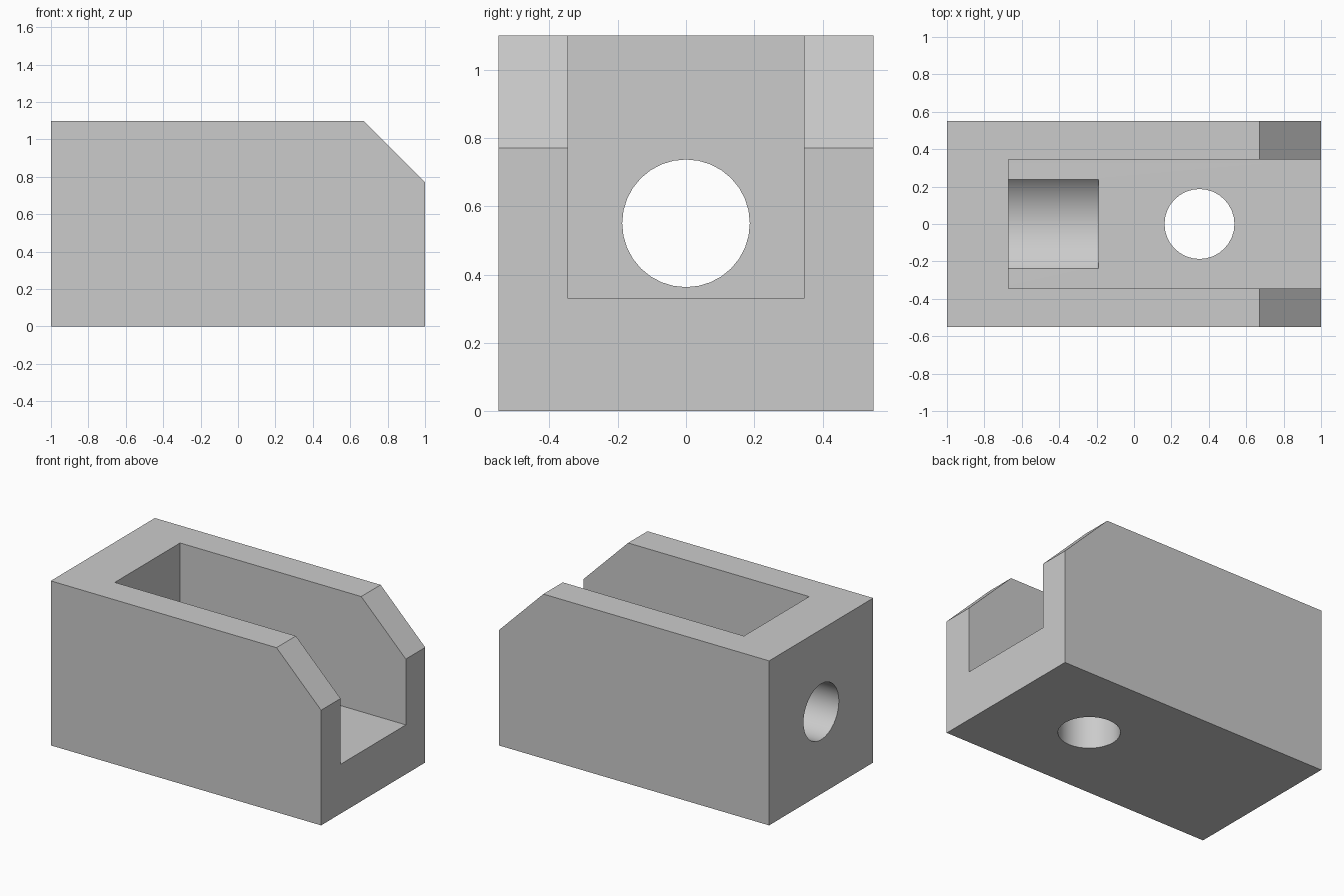
import bpy, bmesh, math
from mathutils import Matrix, Vector

if "Cube" in bpy.data.objects:
    bpy.data.objects.remove(bpy.data.objects["Cube"], do_unlink=True)

HALF_Y, HEIGHT, FLOOR, AXIS_Z = 0.55, 1.10, 0.33, 0.55

grey = bpy.data.materials.new("plain grey")
grey.use_nodes = True
colour = (0.6, 0.6, 0.6, 1)
grey.diffuse_color = colour
grey.node_tree.nodes["Principled BSDF"].inputs["Base Color"].default_value = colour


def add_object(name, bm):
    bmesh.ops.recalc_face_normals(bm, faces=bm.faces)
    mesh = bpy.data.meshes.new(name)
    bm.to_mesh(mesh)
    bm.free()
    mesh.materials.append(grey)
    obj = bpy.data.objects.new(name, mesh)
    bpy.context.collection.objects.link(obj)
    return obj


def box(name, low, high):
    low, high = Vector(low), Vector(high)
    bm = bmesh.new()
    bmesh.ops.create_cube(bm, size=1, matrix=Matrix.Translation((low + high) / 2)
                          @ Matrix.Diagonal((*(high - low), 1)))
    return add_object(name, bm)


def cylinder(name, centre, radius, depth, along_x, sides=32):
    turn = Matrix.Rotation(math.pi / 2 if along_x else 0, 4, 'Y')
    bm = bmesh.new()
    bmesh.ops.create_cone(bm, cap_ends=True, segments=sides, radius1=radius,
                          radius2=radius, depth=depth,
                          matrix=Matrix.Translation(centre) @ turn)
    return add_object(name, bm)


# Block body: side profile with a sloped corner, extruded across the width
profile = [(-1, 0), (1, 0), (1, 0.77), (0.67, HEIGHT), (-1, HEIGHT)]
bm = bmesh.new()
face = bm.faces.new([bm.verts.new((x, -HALF_Y, z)) for x, z in profile])
side = bmesh.ops.extrude_face_region(bm, geom=[face])
bmesh.ops.translate(bm, vec=(0, 2 * HALF_Y, 0),
                    verts=[v for v in side["geom"] if isinstance(v, bmesh.types.BMVert)])
body = add_object("slotted_block", bm)

# Cutters: open pocket, round trough in its floor, end bore and floor hole
cutters = [
    box("pocket_cutter", (-0.67, -0.345, FLOOR), (1.2, 0.345, 1.3)),
    cylinder("trough_cutter", (-0.43, 0, AXIS_Z), 0.325, 0.48, True, 64),
    cylinder("end_bore_cutter", (-0.85, 0, AXIS_Z), 0.187, 0.6, True),
    cylinder("floor_hole_cutter", (0.35, 0, 0.15), 0.187, 0.6, False),
]

bpy.ops.object.select_all(action='DESELECT')
body.select_set(True)
bpy.context.view_layer.objects.active = body
for cutter in cutters:
    cutter.hide_render = True
    mod = body.modifiers.new(cutter.name, 'BOOLEAN')
    mod.operation, mod.solver, mod.object = 'DIFFERENCE', 'EXACT', cutter
    bpy.ops.object.modifier_apply(modifier=mod.name)
    bpy.data.objects.remove(cutter, do_unlink=True)

# Smooth bores, crisp edges
bpy.ops.object.shade_smooth_by_angle(angle=math.radians(30))
